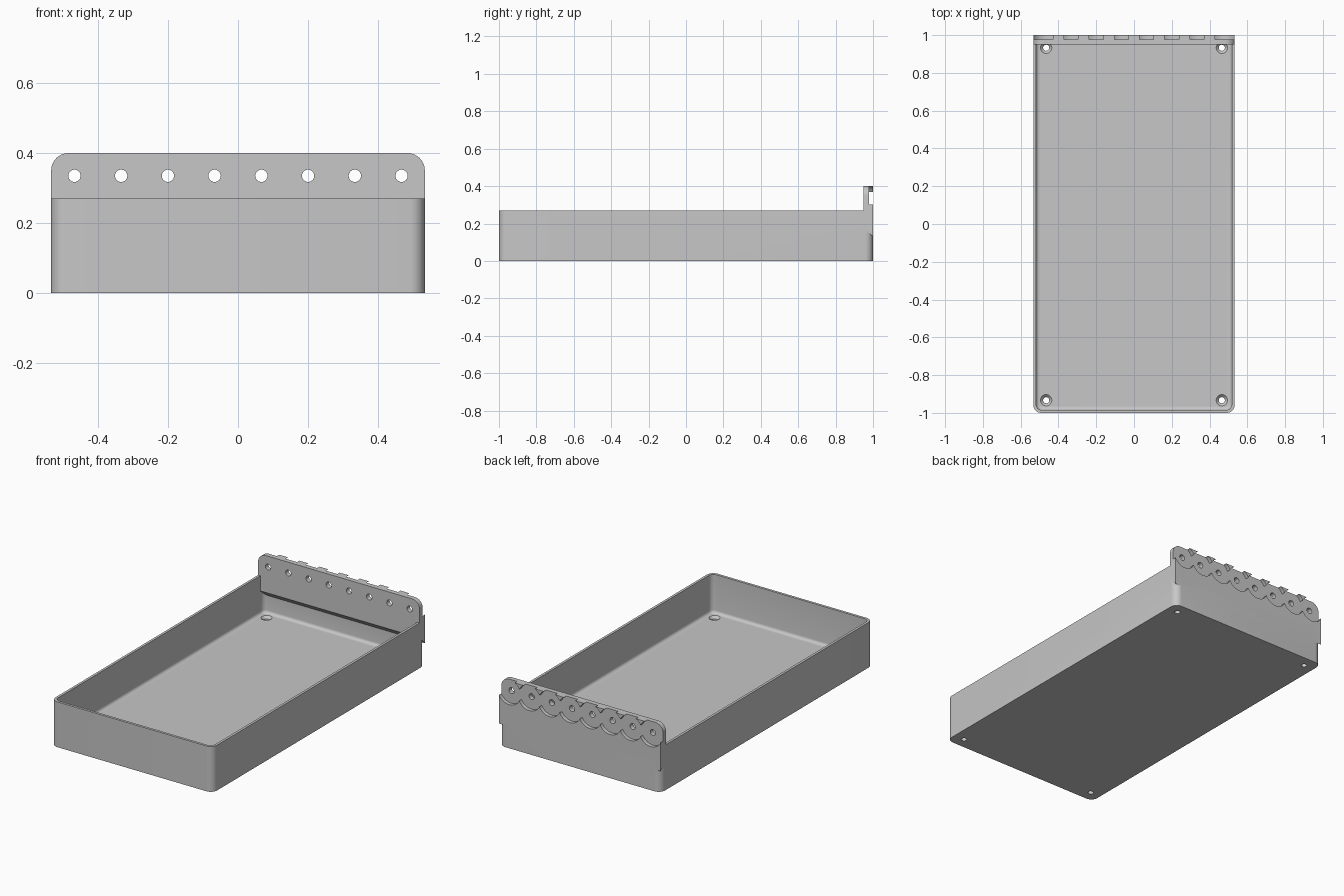
import bpy, bmesh, math
from mathutils import Matrix

if "Cube" in bpy.data.objects:
    bpy.data.objects.remove(bpy.data.objects["Cube"])

HALF_W, HALF_L, WALL_H = 0.533, 1.0, 0.27
WALL, FLOOR = 0.015, 0.04
PANEL_FRONT, PANEL_TOP = 0.95, 0.4
HOLE_Z, PITCH, HOLE_R = 0.335, 0.1333, 0.0175

grey = bpy.data.materials.new("plain grey")
grey.use_nodes = True
grey.diffuse_color = (0.57, 0.57, 0.57, 1)
grey.node_tree.nodes["Principled BSDF"].inputs["Base Color"].default_value = grey.diffuse_color


def make(name, bm):
    bmesh.ops.recalc_face_normals(bm, faces=bm.faces)
    mesh = bpy.data.meshes.new(name)
    bm.to_mesh(mesh)
    bm.free()
    mesh.materials.append(grey)
    obj = bpy.data.objects.new(name, mesh)
    bpy.context.collection.objects.link(obj)
    return obj


def rounded_box(name, hx, hy, z0, z1, radius, floor_fillet=0):
    """Box with rounded upright edges and an optional rounded bottom edge."""
    bm = bmesh.new()
    size = Matrix.Diagonal((2 * hx, 2 * hy, z1 - z0, 1))
    bmesh.ops.create_cube(bm, size=1, matrix=Matrix.Translation((0, 0, (z0 + z1) / 2)) @ size)
    upright = [e for e in bm.edges if abs(e.verts[0].co.z - e.verts[1].co.z) > 0.01]
    bmesh.ops.bevel(bm, geom=upright, offset=radius, segments=8, profile=0.5, affect='EDGES')
    if floor_fillet:
        low = [e for e in bm.edges if all(abs(v.co.z - z0) < 1e-5 for v in e.verts)]
        bmesh.ops.bevel(bm, geom=low, offset=floor_fillet, segments=5, profile=0.5, affect='EDGES')
    return make(name, bm)


def cylinders(name, places, r1, r2, depth, along_y=False):
    """Row of identical cylinders or cones; r1 is the lower / front radius."""
    bm = bmesh.new()
    turn = Matrix.Rotation(-math.pi / 2, 4, 'X') if along_y else Matrix()
    for p in places:
        bmesh.ops.create_cone(bm, cap_ends=True, segments=48, radius1=r1, radius2=r2,
                              depth=depth, matrix=Matrix.Translation(p) @ turn)
    return make(name, bm)


def combine(target, tool, operation):
    mod = target.modifiers.new(operation, 'BOOLEAN')
    mod.operation, mod.solver, mod.object = operation, 'EXACT', tool
    mod.use_self = True
    tool.hide_render = True
    graph = bpy.context.evaluated_depsgraph_get()
    mesh = bpy.data.meshes.new_from_object(target.evaluated_get(graph))
    target.modifiers.clear()
    target.data = mesh
    bpy.data.objects.remove(tool)


# Open tray with rounded corners and a filleted floor
tray = rounded_box("tray", HALF_W, HALF_L, 0, WALL_H, 0.042)
cavity = rounded_box("cavity", HALF_W - WALL, HALF_L - WALL, FLOOR, 0.6, 0.03, 0.018)
combine(tray, cavity, 'DIFFERENCE')

# Thick hanging panel at the back, sloping away underneath
bm = bmesh.new()
outline = [(-HALF_W, 0.18), (HALF_W, 0.18)]
for side, start in ((1, 0), (-1, 90)):
    for i in range(9):
        a = math.radians(start + i * 90 / 8)
        outline.append((side * (HALF_W - 0.05) + 0.05 * math.cos(a),
                        PANEL_TOP - 0.05 + 0.05 * math.sin(a)))
face = bm.faces.new([bm.verts.new((x, PANEL_FRONT, z)) for x, z in outline])
extruded = bmesh.ops.extrude_face_region(bm, geom=[face])
for v in extruded["geom"]:
    if isinstance(v, bmesh.types.BMVert):
        v.co.y = HALF_L
        if v.co.z < 0.2:
            v.co.z = 0.13
combine(tray, make("panel", bm), 'UNION')

# Row of holes, each with an overlapping round recess at the back
row = [(i - 3.5) * PITCH for i in range(8)]
for x in row:
    combine(tray, cylinders("recess", [(x, HALF_L + 0.018, HOLE_Z)], 0.075, 0.075, 0.08, True),
            'DIFFERENCE')
combine(tray, cylinders("panel_holes", [(x, 0.97, HOLE_Z) for x in row],
                        HOLE_R, HOLE_R, 0.2, True), 'DIFFERENCE')

# Countersunk screw holes in the floor corners
corners = [(sx * 0.465, sy * 0.933) for sx in (-1, 1) for sy in (-1, 1)]
combine(tray, cylinders("screw_holes", [(x, y, 0.02) for x, y in corners],
                        0.016, 0.016, 0.08), 'DIFFERENCE')
combine(tray, cylinders("countersinks", [(x, y, FLOOR - 0.006) for x, y in corners],
                        0.014, 0.034, 0.02), 'DIFFERENCE')

bpy.ops.object.select_all(action='DESELECT')
tray.select_set(True)
bpy.context.view_layer.objects.active = tray
bpy.ops.object.shade_smooth_by_angle(angle=math.radians(30))
